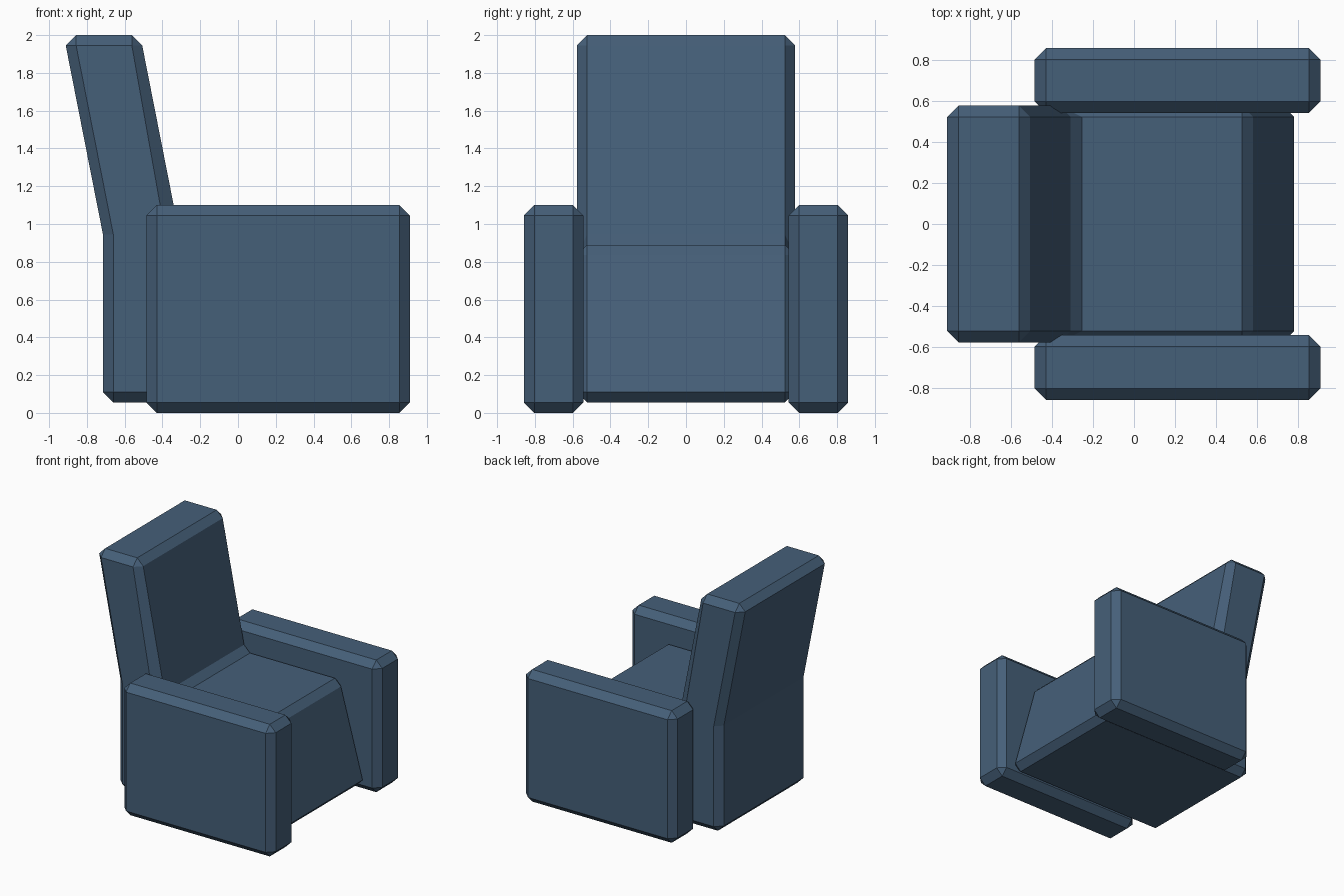
import bpy, bmesh
from math import radians

if "Cube" in bpy.data.objects:
    bpy.data.objects.remove(bpy.data.objects["Cube"])

BEVEL = 0.055
fabric = bpy.data.materials.new("blue_fabric")
fabric.diffuse_color = (0.06, 0.115, 0.19, 1)
fabric.use_nodes = True
fabric.node_tree.nodes["Principled BSDF"].inputs["Base Color"].default_value = fabric.diffuse_color


def chamfered_slab(name, profile, y0, y1, shape=None):
    """Extrude an xz profile along y, chamfer its sharp edges, then reshape."""
    bm = bmesh.new()
    face = bm.faces.new([bm.verts.new((x, y0, z)) for x, z in profile])
    ext = bmesh.ops.extrude_face_region(bm, geom=[face], use_keep_orig=True)
    moved = [v for v in ext["geom"] if isinstance(v, bmesh.types.BMVert)]
    bmesh.ops.translate(bm, verts=moved, vec=(0, y1 - y0, 0))
    bmesh.ops.recalc_face_normals(bm, faces=bm.faces[:])
    sharp = [e for e in bm.edges if e.calc_face_angle(0) > radians(30)]
    bmesh.ops.bevel(bm, geom=sharp, offset=BEVEL, offset_type='OFFSET',
                    segments=1, profile=0.5, affect='EDGES', clamp_overlap=True)
    if shape:
        for v in bm.verts:
            v.co.x += shape(v.co.x, v.co.z)
    bmesh.ops.recalc_face_normals(bm, faces=bm.faces[:])
    mesh = bpy.data.meshes.new(name)
    bm.to_mesh(mesh)
    bm.free()
    mesh.materials.append(fabric)
    obj = bpy.data.objects.new(name, mesh)
    bpy.context.collection.objects.link(obj)
    return obj


# Lean the backrest and slope the seat front outwards at the bottom
def lean(x, z):
    if z > 1.5:
        return -0.197
    if z < 0.3 and x > 0.2:
        return 0.2
    return 0


# Seat and backrest: one L-shaped body, with a bend point on the rear
body = [(-0.715, 0.055), (0.582, 0.055), (0.582, 0.89), (-0.31, 0.89),
        (-0.31, 2.0), (-0.715, 2.0), (-0.715, 0.945)]
chamfered_slab("seat_and_backrest", body, -0.578, 0.578, lean)

# Armrests
arm = [(-0.485, 0), (0.91, 0), (0.91, 1.1), (-0.485, 1.1)]
chamfered_slab("left_armrest", arm, 0.543, 0.858)
chamfered_slab("right_armrest", arm, -0.858, -0.543)
